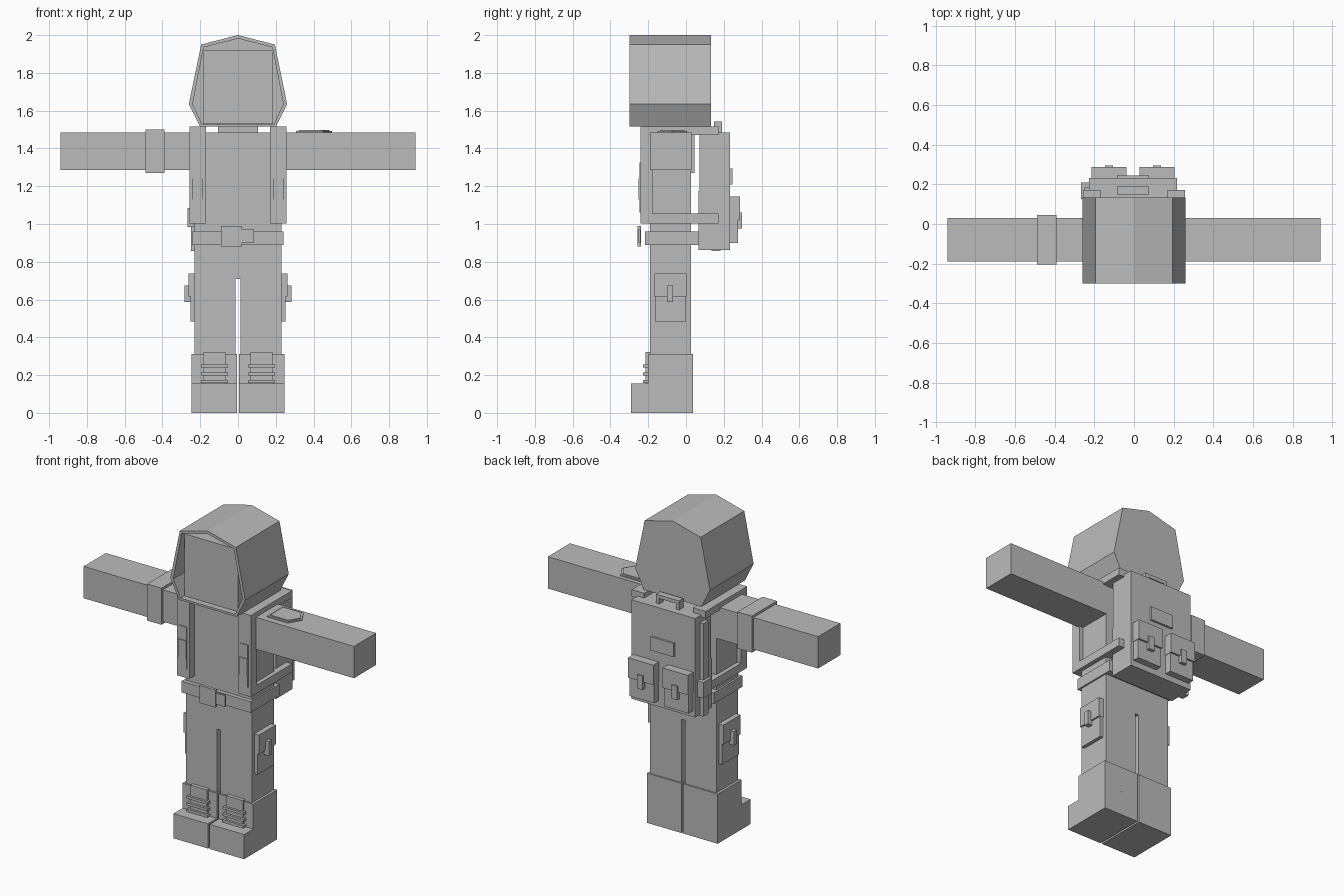
import bpy, bmesh

grey = bpy.data.materials.new("plain_grey")
grey.diffuse_color = (0.5, 0.5, 0.5, 1)


def finish(name, bm):
    bmesh.ops.recalc_face_normals(bm, faces=bm.faces)
    mesh = bpy.data.meshes.new(name)
    bm.to_mesh(mesh)
    bm.free()
    mesh.materials.append(grey)
    obj = bpy.data.objects.new(name, mesh)
    bpy.context.collection.objects.link(obj)
    return obj


def box(name, x, y, z):
    """Box from (min, max) ranges."""
    bm = bmesh.new()
    bmesh.ops.create_cube(bm, size=1)
    for v in bm.verts:
        v.co = [r[0] if c < 0 else r[1] for c, r in zip(v.co, (x, y, z))]
    return finish(name, bm)


def pair(name, x, y, z):
    """Box on the +x side and its mirror image."""
    box(name + "_left", x, y, z)
    box(name + "_right", (-x[1], -x[0]), y, z)


def loft(name, loops):
    """Skin a list of equal loops and cap both ends."""
    bm = bmesh.new()
    rings = [[bm.verts.new(p) for p in loop] for loop in loops]
    n = len(rings[0])
    for a, b in zip(rings, rings[1:]):
        for i in range(n):
            j = (i + 1) % n
            bm.faces.new((a[i], a[j], b[j], b[i]))
    bm.faces.new(rings[0])
    bm.faces.new(rings[-1])
    return finish(name, bm)


# Hood: hollow, open at the front
def hood_ring(half, y):
    profile = [(0, half[0])] + half[1:] + [(-x, z) for x, z in reversed(half[1:])]
    return [(x, y, z) for x, z in profile]


outer = [2.0, (0.195, 1.95), (0.26, 1.635), (0.2, 1.515)]
inner = [1.982, (0.182, 1.935), (0.24, 1.635), (0.19, 1.528)]
loft("hood", [hood_ring(outer, 0.133), hood_ring(outer, -0.3),
              hood_ring(inner, -0.3), hood_ring(inner, 0.115)])
box("head", (-0.185, 0.185), (-0.265, 0.105), (1.53, 1.92))
box("neck", (-0.105, 0.105), (-0.16, 0.02), (1.48, 1.53))

# Body, arms and legs
box("torso", (-0.23, 0.23), (-0.19, 0.027), (0.71, 1.485))
pair("arm", (0.23, 0.94), (-0.19, 0.03), (1.285, 1.485))
pair("leg", (0.012, 0.23), (-0.19, 0.027), (0.3, 0.715))
box("arm_band", (-0.49, -0.39), (-0.203, 0.046), (1.27, 1.5))

# Arm badge: pointed plate with a raised centre
def badge(name, m, z0, z1):
    shape = [(0.307 + m, 0.005 - m), (0.307 + m, -0.15 + m), (0.452 - m / 2, -0.15 + m),
             (0.498 - m, -0.073), (0.452 - m / 2, 0.005 - m)]
    loft(name, [[(x, y, z) for x, y in shape] for z in (z0, z1)])


badge("arm_badge", 0, 1.48, 1.492)
badge("arm_badge_centre", 0.013, 1.485, 1.497)

# Vest: front panels, shoulder straps, waist straps, chest pockets
pair("vest_panel", (0.17, 0.257), (-0.24, -0.178), (1.003, 1.515))
pair("shoulder_strap", (0.17, 0.257), (-0.2, 0.172), (1.47, 1.515))
pair("waist_strap", (0.17, 0.257), (-0.2, 0.172), (1.003, 1.055))
pair("chest_pocket", (0.185, 0.24), (-0.246, -0.235), (1.06, 1.325))
pair("chest_pocket_flap", (0.185, 0.24), (-0.251, -0.24), (1.13, 1.24))

# Belt and buckle
box("belt", (-0.242, 0.24), (-0.216, 0.07), (0.89, 0.96))
box("buckle", (-0.09, 0.022), (-0.256, -0.238), (0.88, 0.99))
box("buckle_tongue", (0.015, 0.086), (-0.252, -0.24), (0.9, 0.97))

# Backpack
box("pack_upper", (-0.226, 0.217), (0.072, 0.232), (1.17, 1.485))
box("pack_lower", (-0.226, 0.217), (0.066, 0.232), (0.863, 1.175))
box("pack_patch", (-0.085, 0.075), (0.225, 0.245), (1.21, 1.295))
box("pack_handle", (-0.085, 0.075), (0.148, 0.19), (1.52, 1.542))
for side, x in (("right", -0.085), ("left", 0.053)):
    box("handle_post_" + side, (x, x + 0.022), (0.148, 0.19), (1.48, 1.525))
for side, x in (("right", -0.125), ("left", 0.115)):
    box("pack_pocket_" + side, (x - 0.085, x + 0.085), (0.225, 0.274), (0.9, 1.14))
    box("pack_flap_" + side, (x - 0.088, x + 0.088), (0.225, 0.286), (1.02, 1.145))
    box("pack_clasp_" + side, (x - 0.02, x + 0.02), (0.26, 0.296), (0.975, 1.06))

# Tool carried on the side of the pack
box("tool_shaft", (-0.25, -0.22), (0.135, 0.183), (0.856, 1.44))
box("tool_holder", (-0.268, -0.22), (0.125, 0.21), (0.985, 1.085))

# Thigh pockets
pair("thigh_pocket", (0.22, 0.252), (-0.165, 0.0), (0.485, 0.73))
pair("thigh_flap", (0.22, 0.262), (-0.167, 0.002), (0.615, 0.737))
pair("thigh_clasp", (0.24, 0.284), (-0.1, -0.07), (0.587, 0.675))

# Boots with tongues and laces
pair("boot_shaft", (0.006, 0.246), (-0.2, 0.036), (0.15, 0.312))
pair("boot_foot", (0.006, 0.246), (-0.29, 0.036), (0, 0.155))
pair("boot_tongue", (0.065, 0.183), (-0.214, -0.19), (0.15, 0.322))
for i, z in enumerate((0.165, 0.205, 0.247)):
    pair(f"lace_{i}", (0.053, 0.197), (-0.228, -0.19), (z - 0.008, z + 0.008))
